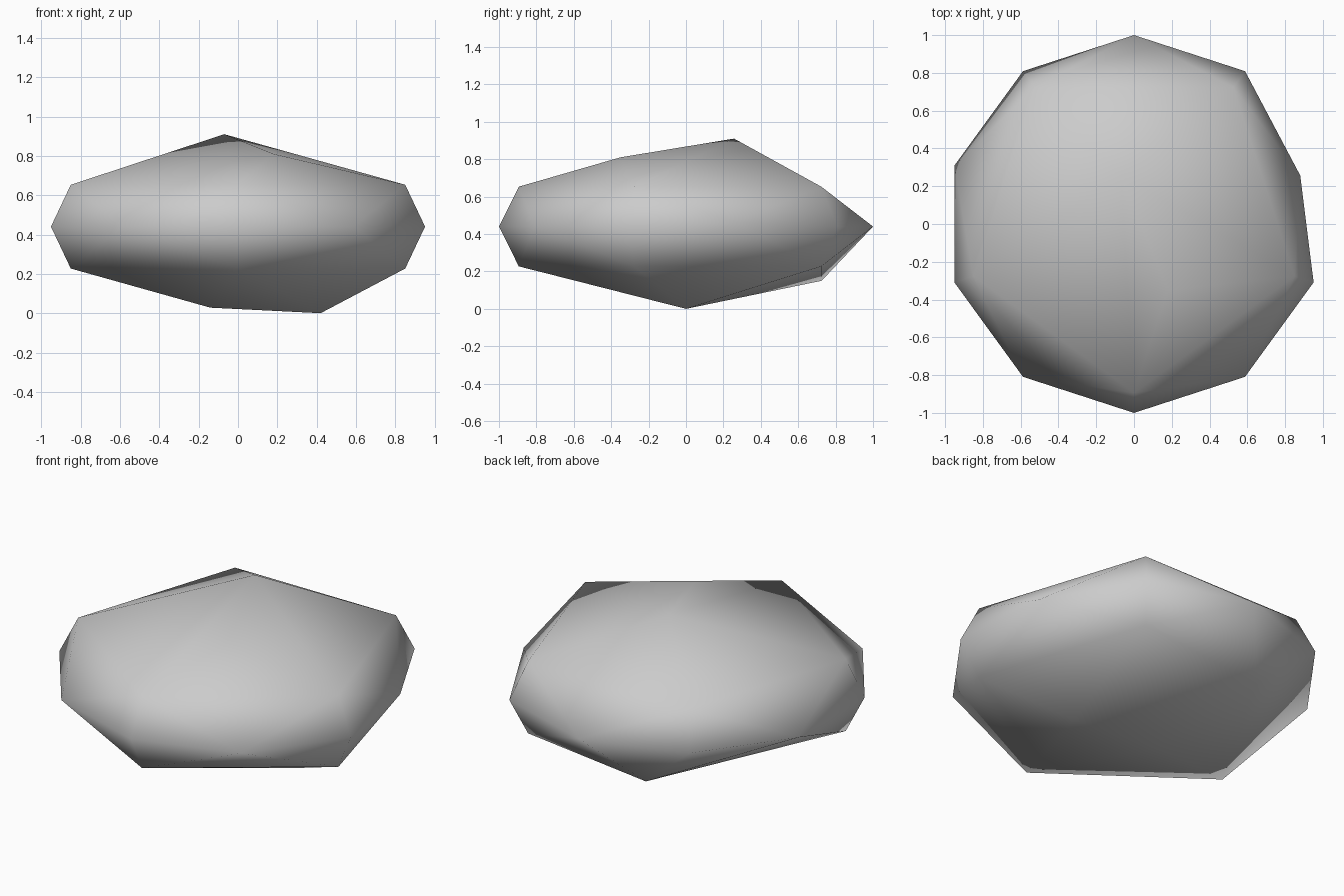
import bpy, bmesh
from math import sin, cos, pi

cube = bpy.data.objects.get("Cube")
if cube:
    bpy.data.objects.remove(cube, do_unlink=True)

MID = 0.44  # height of the widest ring


def ring(count, radius, z):
    """Evenly spaced points, starting at the front."""
    step = 2 * pi / count
    return [(radius * sin(i * step), -radius * cos(i * step), z) for i in range(count)]


# Widest ring of ten, with one corner chipped inwards
girdle = ring(10, 1.0, MID)
girdle[3] = (0.88, 0.257, MID + 0.02)

# Shoulder rings of five, above and below
upper = ring(5, 0.894, MID + 0.213)
lower = ring(5, 0.894, MID - 0.213)
lower[3] = (-0.245, 0.725, 0.15)

# Uneven peaks and underside
peaks = [(-0.07, 0.257, 0.91), (0.18, -0.35, 0.81)]
base = [(0.42, 0.0, 0.0), (-0.14, 0.02, 0.028)]

# Wrap the points in one skin
bm = bmesh.new()
for co in girdle + upper + lower + peaks + base:
    bm.verts.new(co)
hull = bmesh.ops.convex_hull(bm, input=bm.verts)
loose = [v for v in bm.verts if not v.link_faces]
bmesh.ops.delete(bm, geom=loose, context='VERTS')
bmesh.ops.recalc_face_normals(bm, faces=bm.faces)
for face in bm.faces:
    face.smooth = True

mesh = bpy.data.meshes.new("rock")
bm.to_mesh(mesh)
bm.free()
rock = bpy.data.objects.new("rock", mesh)
bpy.context.collection.objects.link(rock)

# Stone colour
stone = bpy.data.materials.new("grey_stone")
stone.use_nodes = True
colour = (0.6, 0.6, 0.6, 1.0)
stone.diffuse_color = colour
stone.node_tree.nodes["Principled BSDF"].inputs["Base Color"].default_value = colour
mesh.materials.append(stone)
